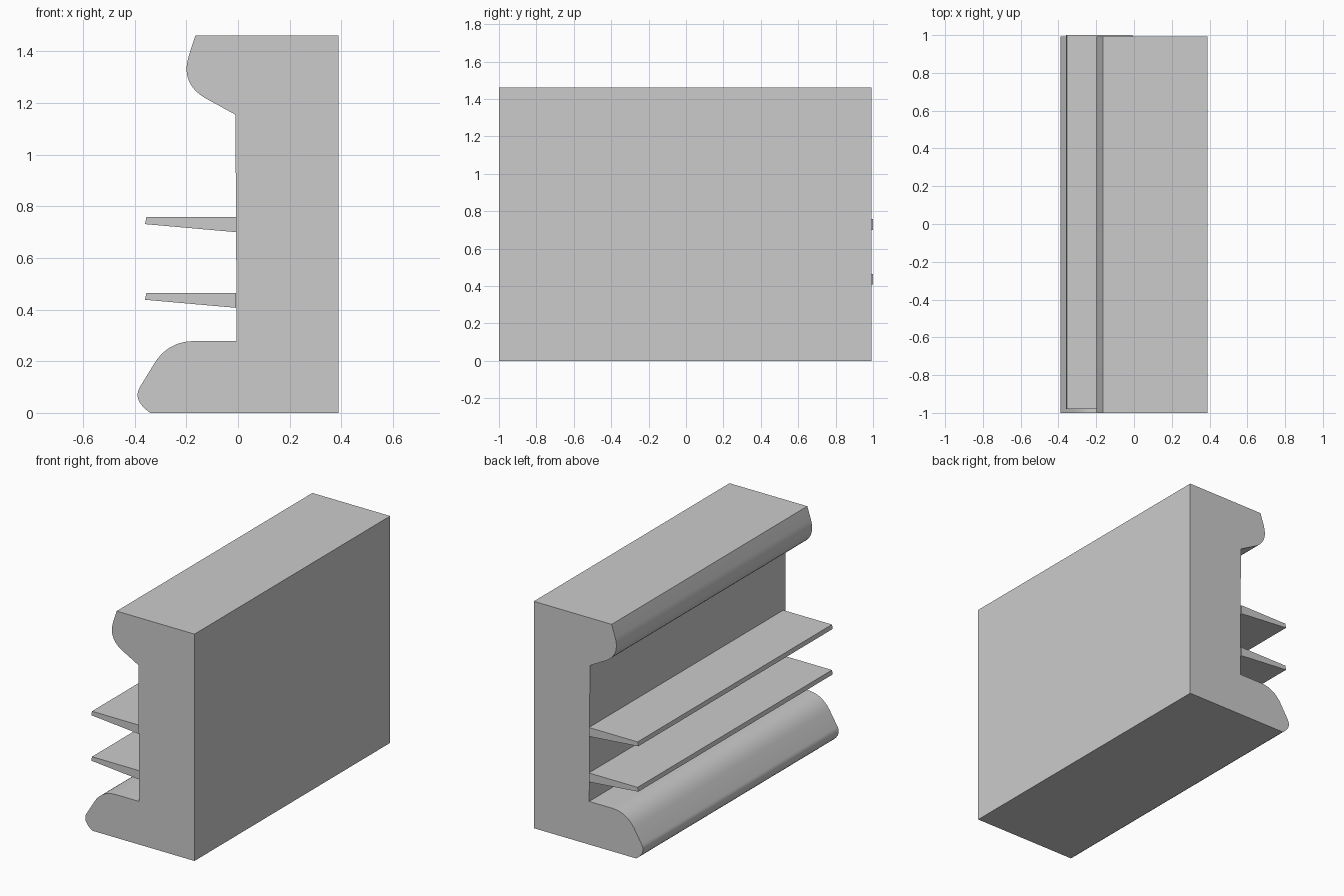
import bpy
import bmesh
import math
from mathutils import Vector

cube = bpy.data.objects.get("Cube")
if cube:
    bpy.data.objects.remove(cube, do_unlink=True)

grey = bpy.data.materials.new("plain_grey")
grey.use_nodes = True
colour = (0.6, 0.6, 0.6, 1)
grey.diffuse_color = colour
grey.node_tree.nodes["Principled BSDF"].inputs["Base Color"].default_value = colour


def curve(start, control, end, steps=10):
    """Rounded corner as a quadratic curve of profile points."""
    a, b, c = Vector(start), Vector(control), Vector(end)
    return [a.lerp(b, i / steps).lerp(b.lerp(c, i / steps), i / steps)
            for i in range(steps + 1)]


def extrude_profile(name, points, y_front, y_back):
    """Extrude a closed x-z profile along y."""
    bm = bmesh.new()
    face = bm.faces.new([bm.verts.new((x, y_front, z)) for x, z in points])
    result = bmesh.ops.extrude_face_region(bm, geom=[face], use_keep_orig=True)
    moved = [g for g in result["geom"] if isinstance(g, bmesh.types.BMVert)]
    bmesh.ops.translate(bm, verts=moved, vec=(0, y_back - y_front, 0))
    bmesh.ops.recalc_face_normals(bm, faces=bm.faces)
    mesh = bpy.data.meshes.new(name)
    bm.to_mesh(mesh)
    bm.free()
    mesh.materials.append(grey)
    obj = bpy.data.objects.new(name, mesh)
    bpy.context.collection.objects.link(obj)
    bpy.ops.object.select_all(action="DESELECT")
    obj.select_set(True)
    bpy.context.view_layer.objects.active = obj
    bpy.ops.object.shade_smooth_by_angle(angle=math.radians(20))
    return obj


# Channel body: rounded foot, upright web and overhanging lip
foot_nose = curve((-0.34, 0), (-0.41, 0.05), (-0.38, 0.10))
foot_shoulder = curve((-0.325, 0.19), (-0.27, 0.278), (-0.17, 0.278))
lip_nose = curve((-0.125, 1.218), (-0.225, 1.275), (-0.19, 1.385))
body = ([(0.39, 0)] + foot_nose + foot_shoulder
        + [(-0.005, 0.278), (-0.01, 1.155)] + lip_nose
        + [(-0.165, 1.462), (0.39, 1.462)])
extrude_profile("channel_body", body, -1.0, 0.993)

# Two tapered fins on the web
for name, top in (("lower_fin", 0.465), ("upper_fin", 0.758)):
    fin = [(-0.008, top), (-0.008, top - 0.058),
           (-0.36, top - 0.027), (-0.355, top)]
    extrude_profile(name, fin, -0.98, 1.0)
